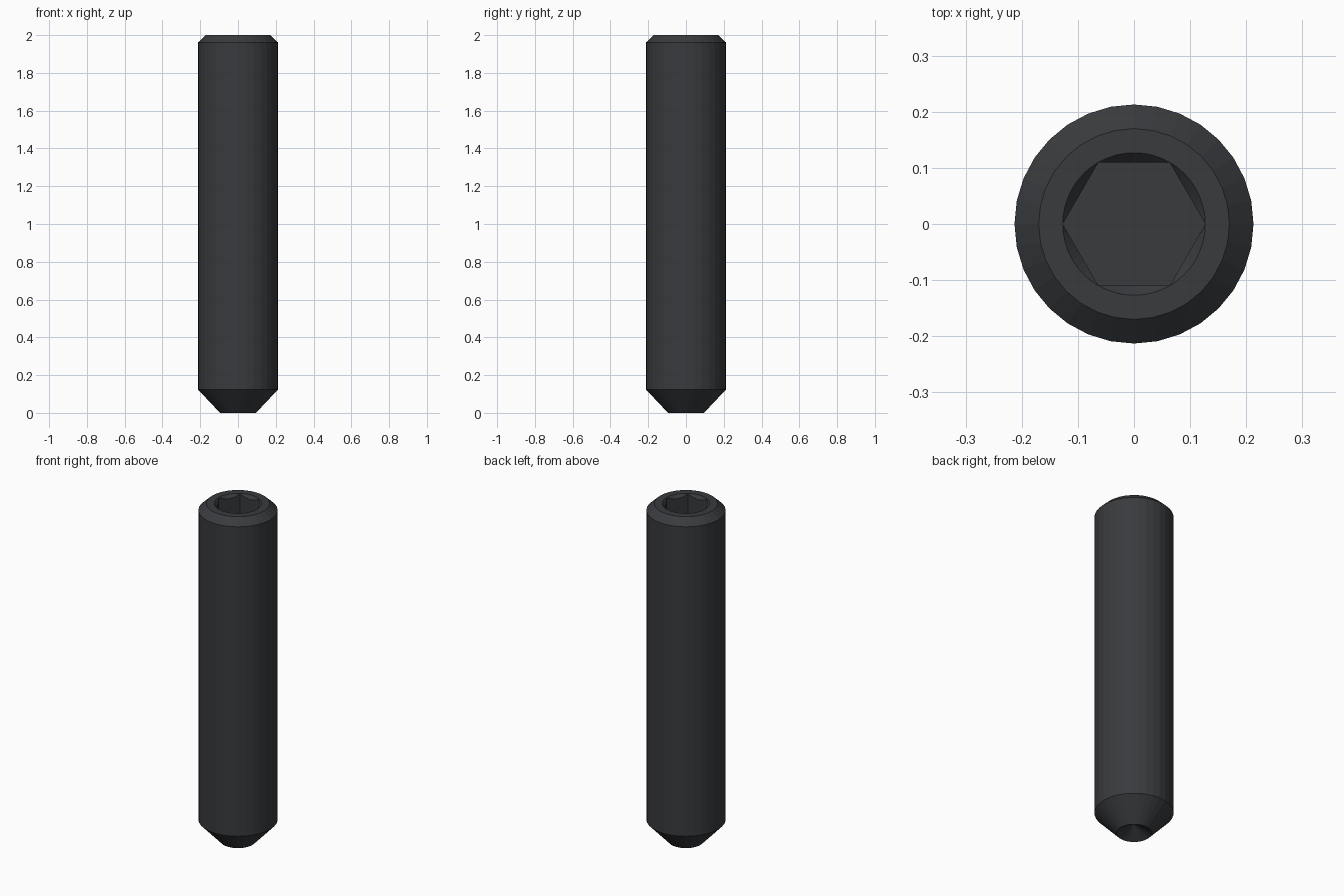
import bpy, bmesh
from math import sin, cos, pi

if "Cube" in bpy.data.objects:
    bpy.data.objects.remove(bpy.data.objects["Cube"])

SIDES, INNER = 32, 48          # outer facets, socket facets
SOCKET_R = 0.127               # hex corner radius
APOTHEM = SOCKET_R * cos(pi / 6)

bm = bmesh.new()


def ring(n, radius, height):
    """Closed loop; radius and height are functions of the angle."""
    vs = []
    for i in range(n):
        a = 2 * pi * i / n
        r = radius(a)
        vs.append(bm.verts.new((r * cos(a), r * sin(a), height(r))))
    return vs


def circle(n, r, z):
    return ring(n, lambda a: r, lambda _: z)


def skin(lo, hi):
    n = len(lo)
    for i in range(n):
        j = (i + 1) % n
        bm.faces.new((lo[i], lo[j], hi[j], hi[i]))


def loop_edges(vs):
    return [bm.edges.get((vs[i], vs[i - 1])) for i in range(len(vs))]


def hex_radius(a):
    return APOTHEM / cos(a % (pi / 3) - pi / 6)


# Shaft: cup rim, point, cylinder, top chamfer
profile = [(0.095, 0), (0.213, 0.125), (0.213, 1.96), (0.17, 2.0)]
outer = [circle(SIDES, r, z) for r, z in profile]
for lo, hi in zip(outer, outer[1:]):
    skin(lo, hi)

# Conical cup in the point
tip = bm.verts.new((0, 0, 0.055))
for i in range(SIDES):
    bm.faces.new((outer[0][i], tip, outer[0][(i + 1) % SIDES]))

# Hex socket with countersunk mouth
mouth = circle(INNER, SOCKET_R, 2.0)
lip = ring(INNER, hex_radius, lambda r: 2.0 - (SOCKET_R - r) * 1.1 - 0.0005)
floor = ring(INNER, hex_radius, lambda r: 1.75)
skin(mouth, lip)
skin(lip, floor)
bm.faces.new(floor)

# Flat top annulus between chamfer and socket mouth
bmesh.ops.bridge_loops(bm, edges=loop_edges(outer[-1]) + loop_edges(mouth))
bmesh.ops.recalc_face_normals(bm, faces=bm.faces)

mesh = bpy.data.meshes.new("set_screw")
bm.to_mesh(mesh)
bm.free()
screw = bpy.data.objects.new("set_screw", mesh)
bpy.context.collection.objects.link(screw)

# Black oxide steel
steel = bpy.data.materials.new("dark_steel")
steel.diffuse_color = (0.04, 0.043, 0.047, 1)
steel.use_nodes = True
steel.node_tree.nodes["Principled BSDF"].inputs["Base Color"].default_value = steel.diffuse_color
mesh.materials.append(steel)
